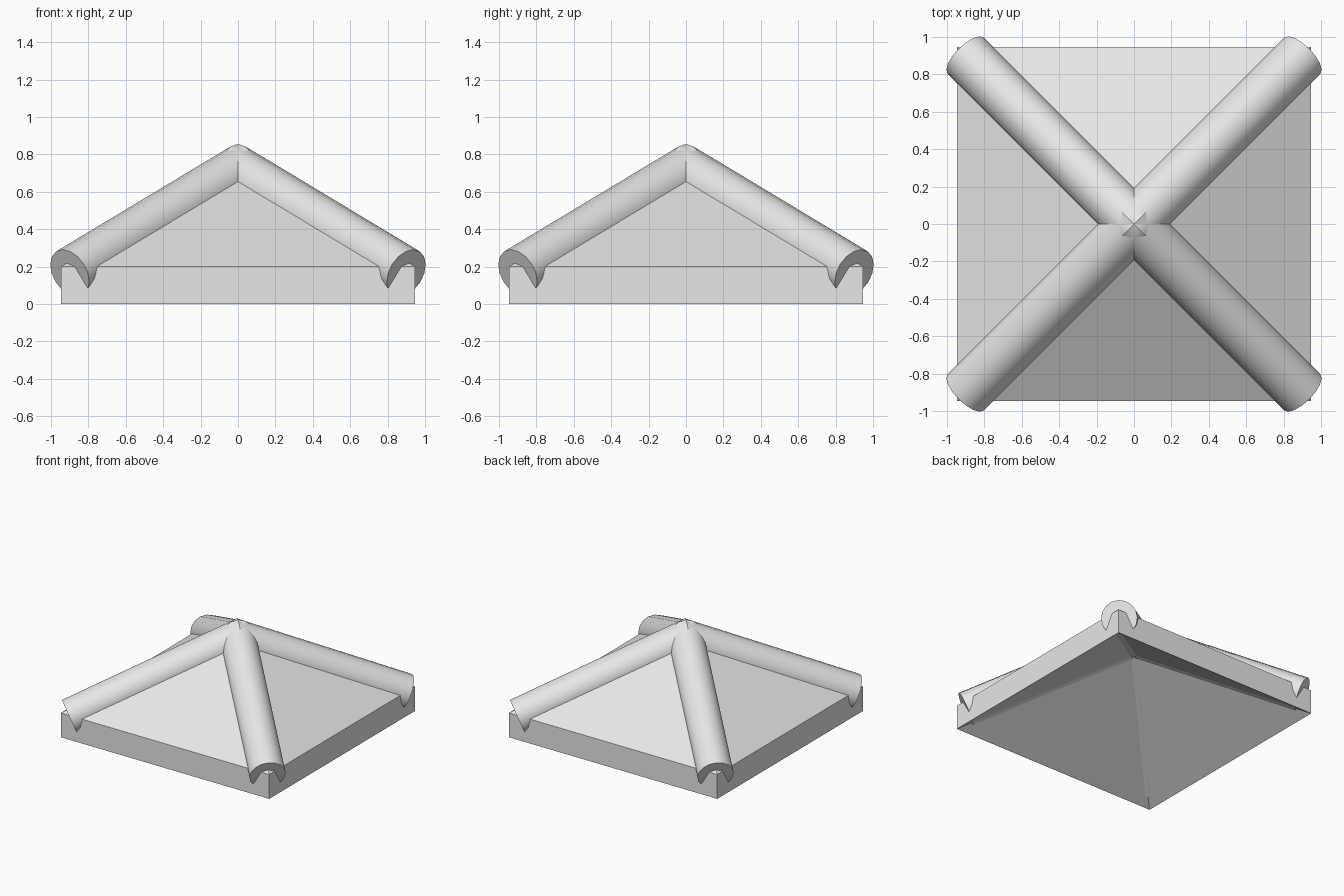
import bpy, bmesh, math
from mathutils import Vector

if "Cube" in bpy.data.objects:
    bpy.data.objects.remove(bpy.data.objects["Cube"])

HALF, EDGE, APEX = 0.947, 0.2, 0.77      # roof half width, eave thickness, peak
RADIUS, SIDES = 0.137, 16                # hip ridge tubes

grey = bpy.data.materials.new("plain_grey")
grey.use_nodes = True
grey.diffuse_color = (0.8, 0.8, 0.8, 1)
grey.node_tree.nodes["Principled BSDF"].inputs["Base Color"].default_value = (0.8, 0.8, 0.8, 1)


def finish(bm, name, smooth=False):
    bmesh.ops.recalc_face_normals(bm, faces=bm.faces)
    mesh = bpy.data.meshes.new(name)
    bm.to_mesh(mesh)
    bm.free()
    mesh.materials.append(grey)
    obj = bpy.data.objects.new(name, mesh)
    bpy.context.collection.objects.link(obj)
    if smooth:
        bpy.ops.object.select_all(action="DESELECT")
        obj.select_set(True)
        bpy.context.view_layer.objects.active = obj
        bpy.ops.object.shade_smooth_by_angle(angle=math.radians(40))
    return obj


# Hollow pyramid roof: sloping top, vertical eaves, parallel underside
bm = bmesh.new()
corners = [(-HALF, -HALF), (HALF, -HALF), (HALF, HALF), (-HALF, HALF)]
low = [bm.verts.new((x, y, 0)) for x, y in corners]
high = [bm.verts.new((x, y, EDGE)) for x, y in corners]
peak = bm.verts.new((0, 0, APEX))
inner_peak = bm.verts.new((0, 0, APEX - EDGE))
for i in range(4):
    j = (i + 1) % 4
    bm.faces.new((low[i], low[j], high[j], high[i]))
    bm.faces.new((high[i], high[j], peak))
    bm.faces.new((low[j], low[i], inner_peak))
finish(bm, "roof_shell")

# Hip ridge tubes: vertical mitre at the peak, square cut at the eave
slope = (APEX - EDGE) / (HALF * math.sqrt(2))
tilt = math.atan(slope)
axis_top = 0.855 - RADIUS / math.cos(tilt)
END = 1.272
names = ["back_left", "back_right", "front_right", "front_left"]
for k, name in enumerate(names):
    turn = math.radians(45 + 90 * k)
    out = Vector((math.cos(turn), math.sin(turn), 0))
    side = Vector((-out.y, out.x, 0))
    up = Vector((0, 0, 1))
    bm = bmesh.new()
    inner, outer = [], []
    for i in range(SIDES):
        a = 2 * math.pi * i / SIDES
        across, rise = RADIUS * math.sin(a), RADIUS * math.cos(a)
        inner.append(bm.verts.new(side * across + up * (axis_top + rise / math.cos(tilt))))
        outer.append(bm.verts.new(side * across + out * (END + rise * math.sin(tilt))
                                  + up * (axis_top - slope * END + rise * math.cos(tilt))))
    for i in range(SIDES):
        j = (i + 1) % SIDES
        bm.faces.new((inner[i], inner[j], outer[j], outer[i]))
    bm.faces.new(outer)
    bm.faces.new(inner)
    finish(bm, "ridge_tube_" + name, smooth=True)
